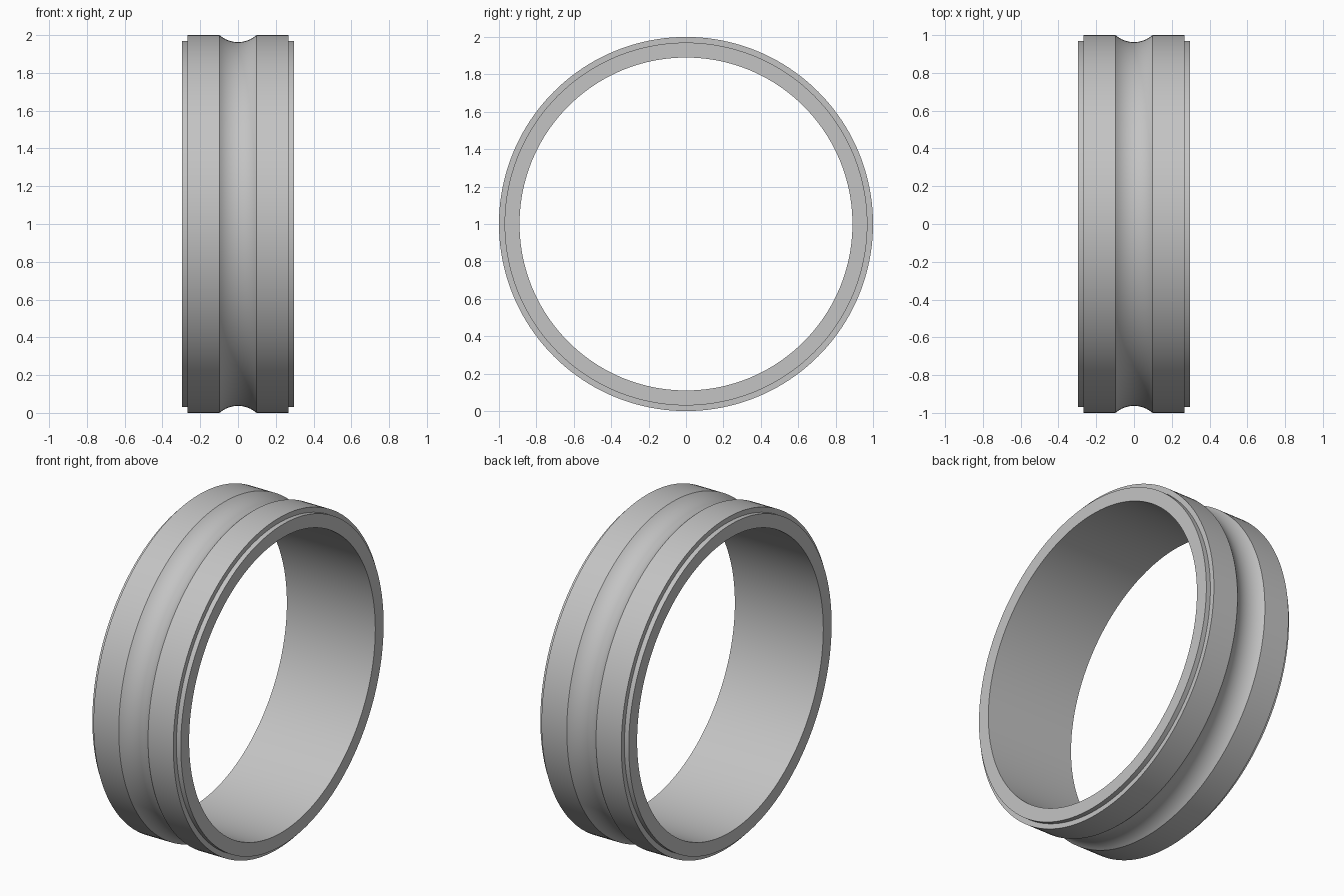
import bpy, bmesh, math
from mathutils import Matrix, Vector

cube = bpy.data.objects.get("Cube")
if cube:
    bpy.data.objects.remove(cube, do_unlink=True)

SEGMENTS = 160
HALF_WIDTH, RIM_X, GROOVE_X = 0.296, 0.267, 0.098
OUTER, STEP, INNER = 1.0, 0.97, 0.89
GROOVE_DEPTH, GROOVE_STEPS = 0.037, 16

# Satin grey metal
metal = bpy.data.materials.new("grey metal")
metal.use_nodes = True
grey = (0.55, 0.55, 0.55, 1)
metal.diffuse_color = grey
metal.node_tree.nodes["Principled BSDF"].inputs["Base Color"].default_value = grey

# Cross-section (x, radius): stepped edges, circular groove, plain bore
arc_r = (GROOVE_X ** 2 + GROOVE_DEPTH ** 2) / (2 * GROOVE_DEPTH)
arc_half = math.asin(GROOVE_X / arc_r)
centre = OUTER - GROOVE_DEPTH + arc_r
groove = []
for i in range(GROOVE_STEPS + 1):
    a = arc_half * (2 * i / GROOVE_STEPS - 1)
    groove.append((arc_r * math.sin(a), centre - arc_r * math.cos(a)))
left_edge = [(-HALF_WIDTH, INNER), (-HALF_WIDTH, STEP), (-RIM_X, STEP), (-RIM_X, OUTER)]
right_edge = [(-x, r) for x, r in reversed(left_edge)]
profile = left_edge + groove + right_edge

# Ring band: sweep the closed section around the x axis
bm = bmesh.new()
rings = []
for s in range(SEGMENTS):
    turn = Matrix.Rotation(2 * math.pi * s / SEGMENTS, 3, "X")
    rings.append([bm.verts.new(turn @ Vector((x, 0, r)) + Vector((0, 0, OUTER)))
                  for x, r in profile])
for s in range(SEGMENTS):
    a, b = rings[s], rings[(s + 1) % SEGMENTS]
    for i in range(len(profile)):
        j = (i + 1) % len(profile)
        bm.faces.new((a[i], a[j], b[j], b[i]))
bmesh.ops.recalc_face_normals(bm, faces=bm.faces)
mesh = bpy.data.meshes.new("ring_band")
bm.to_mesh(mesh)
bm.free()
mesh.materials.append(metal)
band = bpy.data.objects.new("ring_band", mesh)
bpy.context.collection.objects.link(band)

# Smooth curves, crisp step and groove edges
bpy.ops.object.select_all(action="DESELECT")
band.select_set(True)
bpy.context.view_layer.objects.active = band
bpy.ops.object.shade_smooth_by_angle(angle=math.radians(25))
